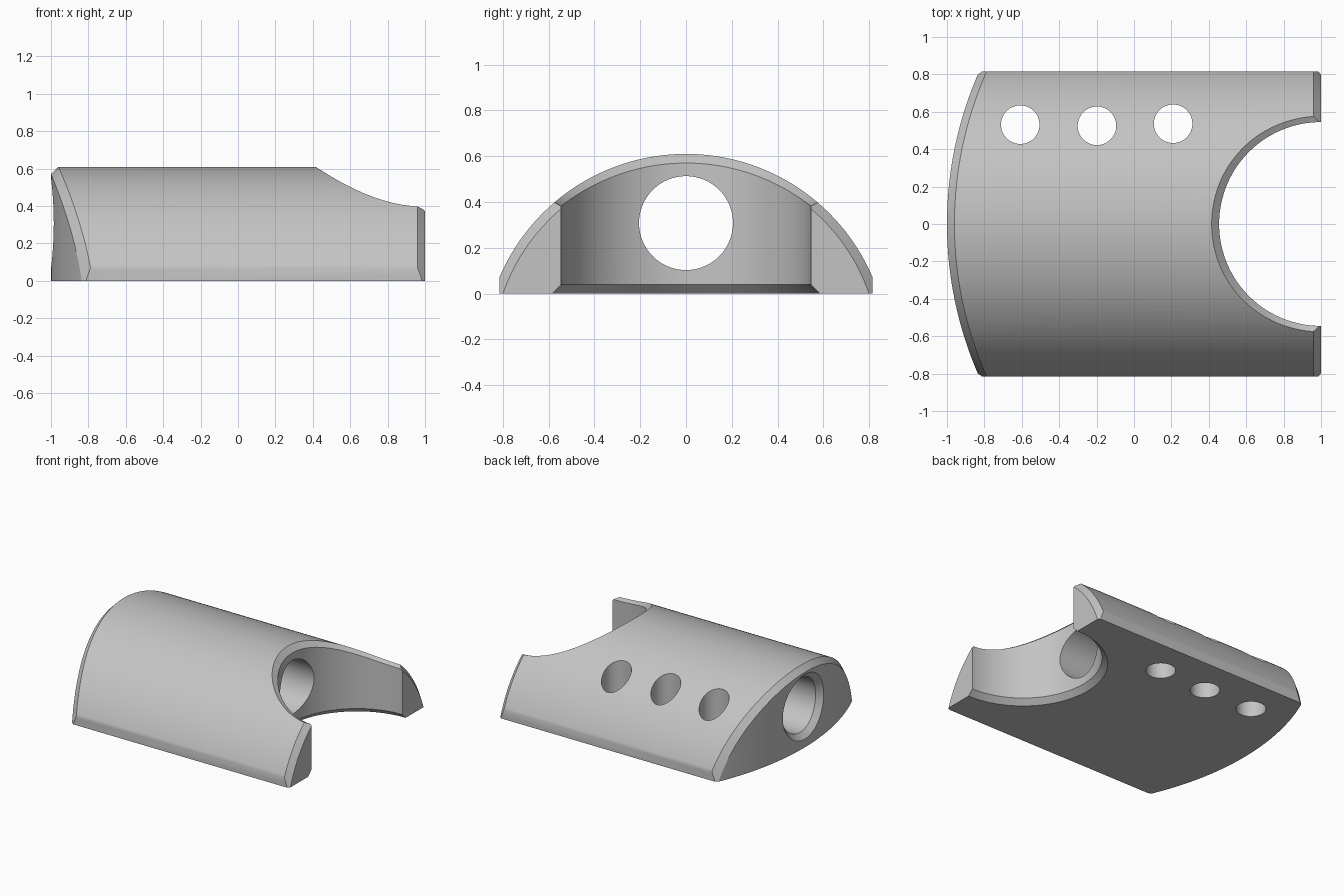
import bpy, bmesh
from math import sin, cos, pi, sqrt, asin, radians

if "Cube" in bpy.data.objects:
    bpy.data.objects.remove(bpy.data.objects["Cube"])

R, ZC = 0.885, -0.275       # crown radius and axis height
BEVEL = 0.04                # edge chamfer
HALF_WIDTH = 0.815
END_R = 2.02                # plan radius of the bowed end
SCOOP_R, HOLE_R, HOLE_Z = 0.545, 0.205, 0.308


def end_x(y):
    return -1 + END_R - sqrt(END_R ** 2 - y ** 2)


def crown_z(y):
    return ZC + sqrt(R ** 2 - min(abs(y), HALF_WIDTH) ** 2)


def new_object(name, bm):
    bmesh.ops.recalc_face_normals(bm, faces=bm.faces[:])
    mesh = bpy.data.meshes.new(name)
    bm.to_mesh(mesh)
    bm.free()
    ob = bpy.data.objects.new(name, mesh)
    bpy.context.collection.objects.link(ob)
    return ob


def strips(bm, a, b):
    for i in range(len(a) - 1):
        bm.faces.new((a[i], a[i + 1], b[i + 1], b[i]))


def cutter(name, rings):
    # Loft closed rings of points and cap both ends
    bm = bmesh.new()
    loops = [[bm.verts.new(p) for p in ring] for ring in rings]
    for a, b in zip(loops, loops[1:]):
        strips(bm, a + a[:1], b + b[:1])
    bm.faces.new(loops[0])
    bm.faces.new(loops[-1])
    ob = new_object(name, bm)
    ob.hide_render = True
    return ob


def turn(n):
    return [2 * pi * (i + 0.5) / n for i in range(n)]


def arc(radius, n=72):
    a = asin(sqrt(radius ** 2 - ZC ** 2) / radius)
    angles = [-a + 2 * a * i / n for i in range(n + 1)]
    return [(radius * sin(t), max(0, ZC + radius * cos(t))) for t in angles]


# Arched body: chamfered at both ends, bowed at the left
bm = bmesh.new()
outer, inner = arc(R), arc(R - BEVEL)
rows = [
    [(end_x(y), y, z) for y, z in inner],
    [(end_x(y) + BEVEL, y, z) for y, z in outer],
    [(1 - BEVEL, y, z) for y, z in outer],
    [(1, y, z) for y, z in inner],
]
rows = [[bm.verts.new(p) for p in row] for row in rows]
for a, b in zip(rows, rows[1:]):
    strips(bm, a, b)
floors = []
for row in (rows[0], rows[-1]):
    mid = [bm.verts.new((v.co.x, v.co.y, 0)) for v in row[1:-1]]
    floor = [row[0]] + mid + [row[-1]]
    bm.faces.new((row[0], row[1], floor[1]))
    strips(bm, row[1:-1], mid)
    bm.faces.new((row[-1], row[-2], floor[-2]))
    floors.append(floor)
strips(bm, floors[0], floors[1])
for k in (0, -1):
    bm.faces.new([row[k] for row in rows])
# Flat side walls
for side in (1, -1):
    geom = bm.verts[:] + bm.edges[:] + bm.faces[:]
    bmesh.ops.bisect_plane(bm, geom=geom, plane_co=(0, side * HALF_WIDTH, 0),
                           plane_no=(0, side, 0), clear_outer=True)
    bmesh.ops.holes_fill(bm, edges=[e for e in bm.edges if e.is_boundary])
body = new_object("arched_block", bm)

# Round scoop with chamfered rims at the right end
rings = [[], [], [], [], []]
for t in turn(128):
    def at(r, z):
        return (1 + r * cos(t), r * sin(t), z)
    y = SCOOP_R * sin(t)
    slope = y * sin(t) / sqrt(R ** 2 - y ** 2)
    w = BEVEL / sqrt(1 + slope ** 2)
    low = crown_z(y) - BEVEL
    rise = crown_z((SCOOP_R + w) * sin(t)) - low
    rings[0].append(at(SCOOP_R + 3 * BEVEL, -2 * BEVEL))
    rings[1].append(at(SCOOP_R, BEVEL))
    rings[2].append(at(SCOOP_R, low))
    rings[3].append(at(SCOOP_R + 2 * w, low + 2 * rise))
    rings[4].append(at(SCOOP_R + 2 * w, 1))
cutters = [cutter("scoop_cutter", rings)]

# Lengthwise bore with a countersink following the bowed end
rings = [[], [], [], []]
for t in turn(96):
    def bore(x, r):
        return (x, r * cos(t), HOLE_Z + r * sin(t))
    face = end_x((HOLE_R + BEVEL) * cos(t))
    rings[0].append(bore(-1.2, HOLE_R + 2 * BEVEL))
    rings[1].append(bore(face - BEVEL, HOLE_R + 2 * BEVEL))
    rings[2].append(bore(face + BEVEL, HOLE_R))
    rings[3].append(bore(0.8, HOLE_R))
cutters.append(cutter("bore_cutter", rings))

# Three upright pin holes along the back
for x, y in ((-0.608, 0.531), (-0.198, 0.525), (0.209, 0.536)):
    ring = [(x + 0.103 * cos(t), y + 0.103 * sin(t)) for t in turn(64)]
    cutters.append(cutter("pin_hole_cutter",
                          [[(*p, z) for p in ring] for z in (-0.2, 1)]))

bpy.context.view_layer.objects.active = body
body.select_set(True)
for c in cutters:
    c.select_set(False)
    mod = body.modifiers.new("cut", 'BOOLEAN')
    mod.operation, mod.solver, mod.object = 'DIFFERENCE', 'EXACT', c
    bpy.ops.object.modifier_apply(modifier=mod.name)
    bpy.data.objects.remove(c)

# Plain grey finish
grey = bpy.data.materials.new("light_grey")
grey.use_nodes = True
colour = (0.55, 0.55, 0.55, 1)
grey.diffuse_color = colour
grey.node_tree.nodes["Principled BSDF"].inputs["Base Color"].default_value = colour
body.data.materials.clear()
body.data.materials.append(grey)
bpy.ops.object.shade_smooth_by_angle(angle=radians(25))
